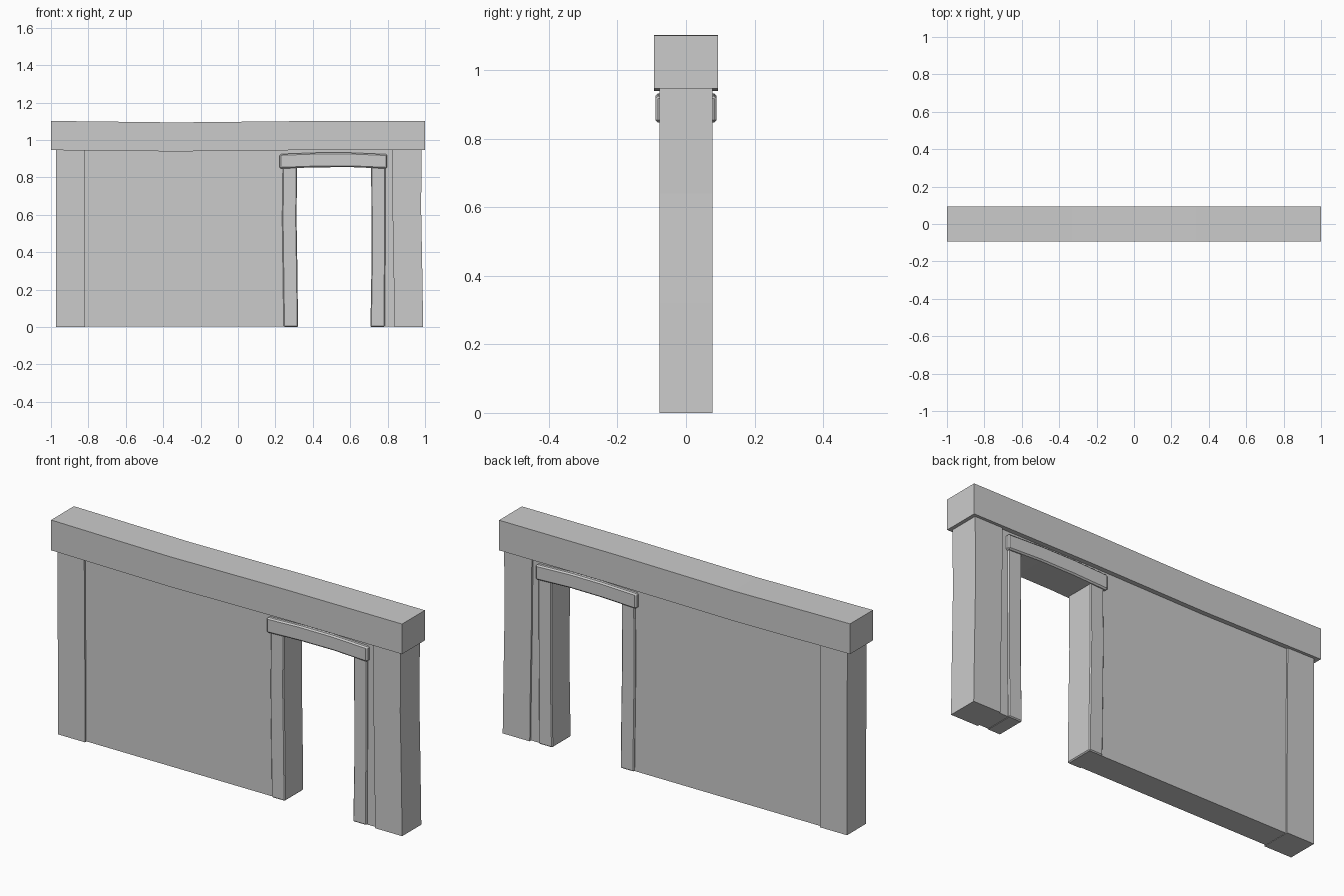
import bpy, bmesh

if "Cube" in bpy.data.objects:
    bpy.data.objects.remove(bpy.data.objects["Cube"])

stone = bpy.data.materials.new("plain grey")
stone.diffuse_color = (0.6, 0.6, 0.6, 1)
stone.use_nodes = True
stone.node_tree.nodes["Principled BSDF"].inputs["Base Color"].default_value = stone.diffuse_color


def make_object(name, bm, bevel=0):
    bmesh.ops.recalc_face_normals(bm, faces=bm.faces)
    mesh = bpy.data.meshes.new(name)
    bm.to_mesh(mesh)
    bm.free()
    mesh.materials.append(stone)
    obj = bpy.data.objects.new(name, mesh)
    bpy.context.collection.objects.link(obj)
    if bevel:
        mod = obj.modifiers.new("worn edges", 'BEVEL')
        mod.width = bevel
        mod.segments = 1
        mod.limit_method = 'ANGLE'
    return obj


def slab(name, outline, half_depth, bevel=0):
    """Extrude an x-z outline through y."""
    bm = bmesh.new()
    face = bm.faces.new([bm.verts.new((x, -half_depth, z)) for x, z in outline])
    ext = bmesh.ops.extrude_face_region(bm, geom=[face], use_keep_orig=True)
    moved = [v for v in ext["geom"] if isinstance(v, bmesh.types.BMVert)]
    bmesh.ops.translate(bm, verts=moved, vec=(0, 2 * half_depth, 0))
    return make_object(name, bm, bevel)


def bent_bar(name, sections, half_depth, upright, bevel=0):
    """Rectangular timber through stations (position, low side, high side)."""
    bm = bmesh.new()
    rings = []
    for t, lo, hi in sections:
        ring = [(lo, -half_depth), (hi, -half_depth), (hi, half_depth), (lo, half_depth)]
        rings.append([bm.verts.new((s, y, t) if upright else (t, y, s)) for s, y in ring])
    for a, b in zip(rings, rings[1:]):
        for i in range(4):
            j = (i + 1) % 4
            bm.faces.new((a[i], a[j], b[j], b[i]))
    bm.faces.new(rings[0])
    bm.faces.new(rings[-1])
    return make_object(name, bm, bevel)


# Wall panel with the doorway notch
slab("wall_panel", [(-0.85, 0.002), (0.28, 0.002), (0.28, 0.89), (0.75, 0.89),
                    (0.75, 0.002), (0.87, 0.002), (0.87, 0.96), (-0.85, 0.96)], 0.069)

# End posts, slightly crooked
bent_bar("left_post", [(0, -0.972, -0.818), (0.32, -0.972, -0.818),
                       (0.64, -0.973, -0.82), (0.96, -0.974, -0.822)], 0.078, True)
bent_bar("right_post", [(0, 0.836, 0.99), (0.32, 0.832, 0.985),
                        (0.64, 0.826, 0.979), (0.96, 0.824, 0.982)], 0.078, True)

# Heavy top beam with a shallow sag
bent_bar("top_beam", [(-1, 0.946, 1.102), (-0.333, 0.939, 1.094),
                      (0.333, 0.946, 1.101), (1, 0.946, 1.101)], 0.093, False)

# Door frame: two jambs and a bowed lintel
bent_bar("left_jamb", [(0, 0.244, 0.321), (0.29, 0.24, 0.318),
                       (0.58, 0.236, 0.313), (0.88, 0.24, 0.316)], 0.077, True, 0.005)
bent_bar("right_jamb", [(0, 0.708, 0.785), (0.29, 0.713, 0.787),
                        (0.58, 0.713, 0.789), (0.88, 0.712, 0.789)], 0.077, True, 0.005)
bent_bar("door_lintel", [(0.223, 0.847, 0.925), (0.415, 0.854, 0.932),
                         (0.605, 0.855, 0.932), (0.797, 0.847, 0.924)], 0.089, False, 0.007)
